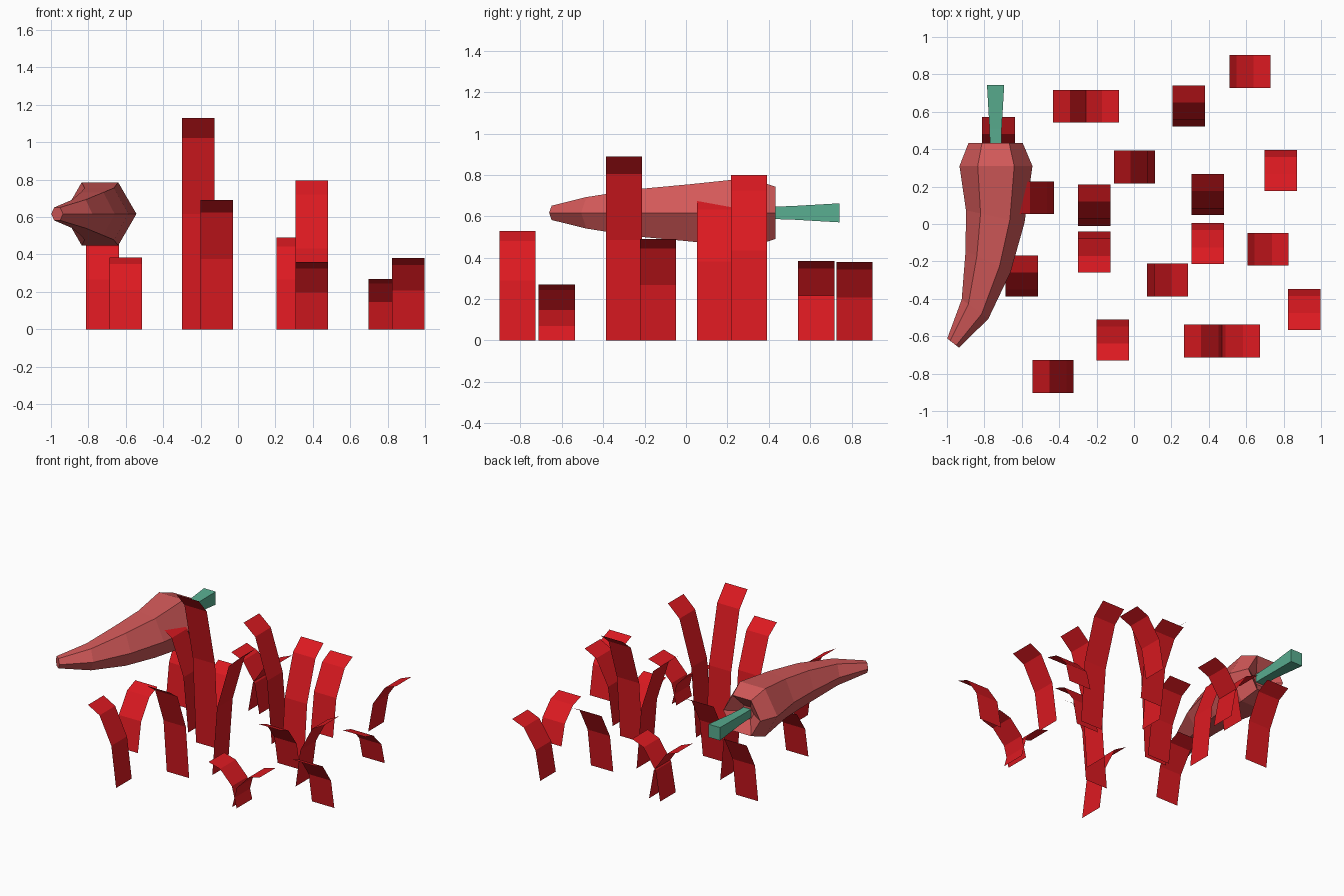
import bpy, bmesh, math
from mathutils import Vector, Matrix

if "Cube" in bpy.data.objects:
    bpy.data.objects.remove(bpy.data.objects["Cube"])


def material(name, rgb):
    m = bpy.data.materials.new(name)
    m.diffuse_color = (*rgb, 1)
    m.use_nodes = True
    m.node_tree.nodes["Principled BSDF"].inputs["Base Color"].default_value = m.diffuse_color
    return m


RED = material("blade_red", (0.72, 0.01, 0.015))
PEPPER = material("pepper_red", (0.65, 0.10, 0.10))
GREEN = material("stem_green", (0.10, 0.42, 0.28))


def finish(bm, name, mat):
    me = bpy.data.meshes.new(name)
    bm.to_mesh(me)
    bm.free()
    me.materials.append(mat)
    ob = bpy.data.objects.new(name, me)
    bpy.context.collection.objects.link(ob)
    return ob


# Curved blade: flat strip of three segments leaning along its local +x
PROFILE = [(0, 0), (0.037, 0.545), (0.13, 0.905), (0.22, 1)]
HALF = 0.0875
ANGLE = {"+x": 0, "+y": 90, "-x": 180, "-y": 270}


def blade(name, lean, x, y, height):
    """x, y is the middle of the foot edge."""
    bm = bmesh.new()
    rows = [[bm.verts.new((d, s * HALF, f * height)) for s in (-1, 1)] for d, f in PROFILE]
    for a, b in zip(rows, rows[1:]):
        bm.faces.new((a[0], b[0], b[1], a[1]))
    bm.transform(Matrix.Translation((x, y, 0)) @ Matrix.Rotation(math.radians(ANGLE[lean]), 4, 'Z'))
    bmesh.ops.recalc_face_normals(bm, faces=bm.faces)
    finish(bm, name, RED)


BLADES = [
    ("+x", 0.51, 0.815, 0.38), ("+x", -0.30, 0.63, 0.385), ("+x", 0.607, -0.135, 0.49),
    ("+x", 0.07, -0.30, 0.89), ("+x", 0.453, -0.625, 0.27),
    ("-x", -0.323, -0.815, 0.53), ("-x", 0.488, -0.625, 0.27), ("-x", -0.427, 0.14, 0.70),
    ("-x", 0.112, 0.305, 0.80), ("-x", -0.213, 0.63, 0.38),
    ("+y", -0.725, 0.352, 0.49), ("+y", -0.60, -0.388, 0.385), ("+y", 0.293, 0.52, 0.49),
    ("+y", 0.395, 0.047, 0.795), ("+y", -0.213, -0.01, 0.49),
    ("-y", 0.91, -0.347, 0.38), ("-y", 0.785, 0.396, 0.27), ("-y", -0.113, -0.51, 0.69),
    ("-y", -0.213, -0.04, 1.13), ("-y", 0.395, 0.005, 0.36),
]
for i, b in enumerate(BLADES):
    blade(f"blade_{i + 1:02d}", *b)


# Tapered tube through rings given as (x, y, radius, turn in degrees)
def tube(name, rings, sides, phase, mat, z=0.617):
    bm = bmesh.new()
    loops = []
    for x, y, r, turn in rings:
        t = math.radians(turn)
        u = Vector((math.cos(t), math.sin(t), 0))
        loop = []
        for k in range(sides):
            a = math.radians(phase) + 2 * math.pi * k / sides
            loop.append(bm.verts.new(Vector((x, y, z)) + u * r * math.cos(a)
                                     + Vector((0, 0, r * math.sin(a)))))
        loops.append(loop)
    for a, b in zip(loops, loops[1:]):
        for k in range(sides):
            n = (k + 1) % sides
            bm.faces.new((a[k], a[n], b[n], b[k]))
    bm.faces.new(loops[0])
    bm.faces.new(loops[-1])
    bmesh.ops.recalc_face_normals(bm, faces=bm.faces)
    return finish(bm, name, mat)


# Six-sided pepper with a sunken crown and a curved tip
tube("pepper_body", [
    (-0.74, 0.37, 0.05, 0), (-0.74, 0.433, 0.145, 0), (-0.738, 0.31, 0.195, 0),
    (-0.742, 0.04, 0.16, -12), (-0.78, -0.20, 0.133, -25),
    (-0.85, -0.455, 0.088, -36), (-0.967, -0.637, 0.04, -38)], 6, 0, PEPPER)

# Square stem, flaring toward its end
tube("pepper_stem", [
    (-0.74, 0.36, 0.040, 0), (-0.74, 0.51, 0.046, 0), (-0.74, 0.742, 0.065, 0)], 4, 45, GREEN)
